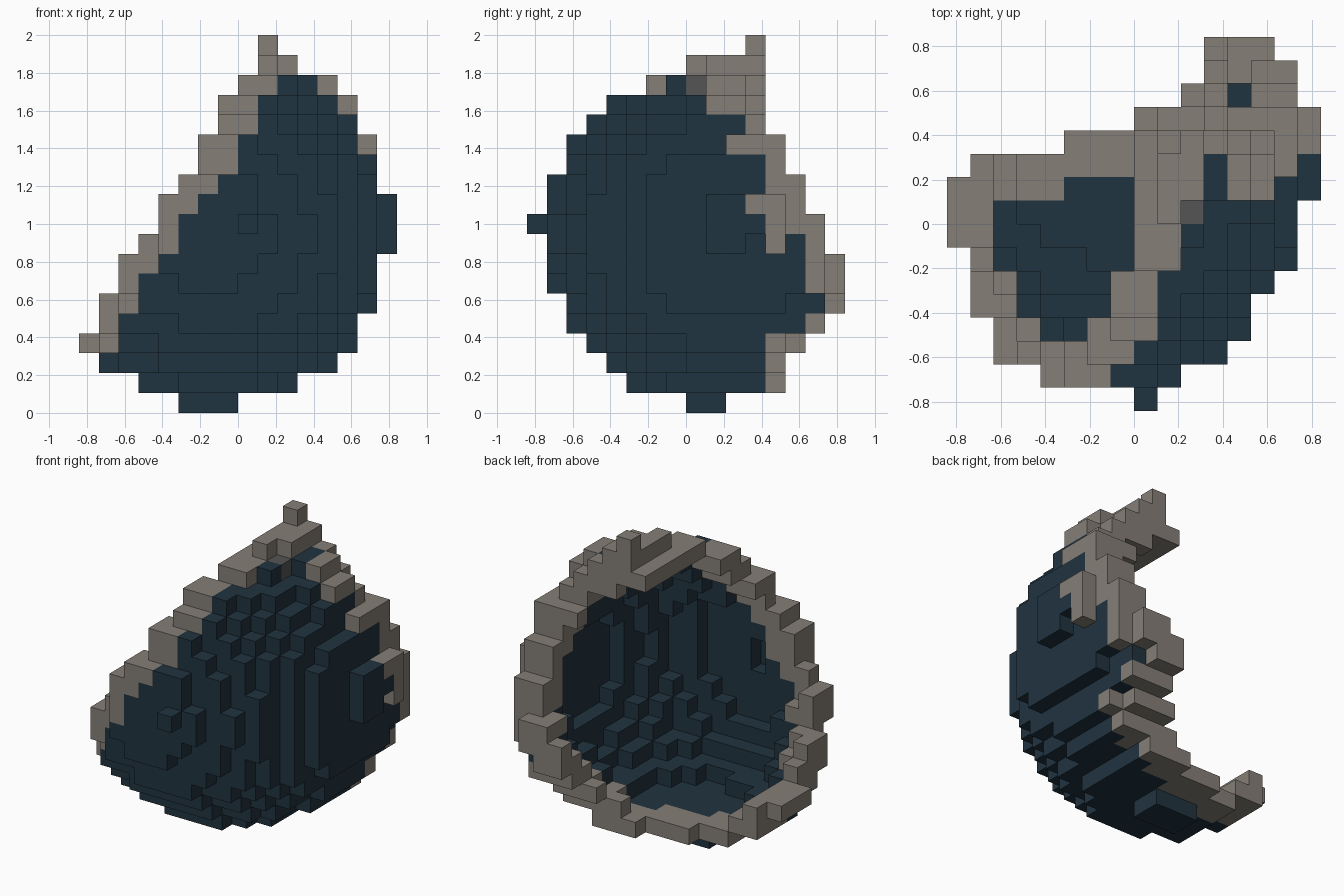
import bpy, bmesh
from itertools import product
from mathutils import Vector

if "Cube" in bpy.data.objects:
    bpy.data.objects.remove(bpy.data.objects["Cube"])

UNIT = 2 / 19                        # edge of one block
CENTRE = Vector((-1.4, 2.0, 9.1))    # ball centre, in blocks
OUTER, INNER = 81.75, 57             # squared shell radii
RIM_OUTER = 90                       # the upper rim bulges outward

# Broken outline of the bowl: first and end block per layer
X_BY_Z = [(-3, 0), (-5, 3), (-7, 5), (-8, 6), (-7, 6), (-7, 7), (-6, 7),
          (-6, 7), (-5, 8), (-4, 8), (-4, 8), (-3, 7), (-2, 7), (-2, 7),
          (-1, 6), (-1, 6), (0, 5), (1, 3), (1, 2)]
Y_BY_Z = [(0, 2), (-3, 5), (-4, 5), (-5, 6), (-6, 7), (-6, 8), (-7, 8),
          (-7, 8), (-7, 7), (-8, 7), (-7, 6), (-7, 6), (-6, 5), (-6, 5),
          (-5, 4), (-4, 4), (-2, 4), (0, 4), (3, 4)]
X_BY_Y = [(0, 1), (-4, 3), (-6, 4), (-6, 5), (-7, 5), (-7, 6), (-7, 7),
          (-8, 7), (-8, 7), (-8, 8), (-7, 8), (-3, 8), (0, 8), (2, 7),
          (3, 7), (3, 6)]

NOSE, PEAK, CHIP = (0, -8, 9), (1, 3, 18), (2, 0, 16)
NOTCHES = {(2, 0, 17), (3, 0, 16)}


def within(value, span):
    return span[0] <= value < span[1]


def inside_outline(x, y, z):
    return (-8 <= y < 8 and within(x, X_BY_Z[z])
            and within(y, Y_BY_Z[z]) and within(x, X_BY_Y[y + 8]))


def in_opening(x, y, z):
    """True past the left, back or corner break of the bowl."""
    return (z >= 2 and x < X_BY_Z[z][0] or z >= 1 and y >= Y_BY_Z[z][1]
            or 2 <= y < 8 and x < X_BY_Y[y + 8][0])


def shifted(block, step):
    return tuple(a + b for a, b in zip(block, step))


# Sort the ball into kept blocks, missing blocks and possible bulges
kept, missing, bulges = {NOSE, PEAK}, set(), set()
for block in product(range(-12, 12), range(-12, 12), range(19)):
    offset = Vector(block) + Vector((0.5, 0.5, 0.5)) - CENTRE
    size = offset.length_squared
    if INNER <= size <= RIM_OUTER:
        if inside_outline(*block):
            if size <= OUTER:
                kept.add(block)
            elif block[0] > 0:
                bulges.add(block)
        elif size <= OUTER and in_opening(*block):
            missing.add(block)

# The rim is every block within two steps of the opening
reach = [s for s in product(range(-2, 3), repeat=3)
         if sum(c * c for c in s) <= 4]
near = {shifted(b, s) for b in missing for s in reach}
crest = {b for b in bulges if b in near or b[2] == 17}
crest |= {b for b in bulges if any(shifted(b, s) in near for s in reach)
          and b[1] >= 1}
kept = (kept | crest) - NOTCHES
rim = ((kept & near) | crest | {PEAK}) - NOTCHES - {CHIP, NOSE}


def make_material(name, colour):
    mat = bpy.data.materials.new(name)
    mat.use_nodes = True
    mat.diffuse_color = (*colour, 1)
    mat.node_tree.nodes["Principled BSDF"].inputs["Base Color"].default_value = (*colour, 1)
    return mat


def build_blocks(name, blocks, mat):
    """Mesh of the block faces that touch open space."""
    bm = bmesh.new()
    corners = {}

    def corner(point):
        if point not in corners:
            corners[point] = bm.verts.new(Vector(point) * UNIT)
        return corners[point]

    for block in sorted(blocks):
        for axis, side in product(range(3), (0, 1)):
            step = [0, 0, 0]
            step[axis] = 2 * side - 1
            if shifted(block, step) in kept:
                continue
            ring = []
            for u, v in ((0, 0), (1, 0), (1, 1), (0, 1)):
                p = [0, 0, 0]
                p[axis] = side
                p[(axis + 1) % 3], p[(axis + 2) % 3] = u, v
                ring.append(corner(shifted(block, p)))
            bm.faces.new(ring if side else ring[::-1])
    mesh = bpy.data.meshes.new(name)
    bm.to_mesh(mesh)
    bm.free()
    mesh.materials.append(mat)
    bpy.context.collection.objects.link(bpy.data.objects.new(name, mesh))


# Bowl, broken rim and the single odd block
build_blocks("bowl_shell", kept - rim - {CHIP},
             make_material("dark slate blue", (0.0145, 0.033, 0.05)))
build_blocks("broken_rim", rim, make_material("warm grey", (0.235, 0.212, 0.184)))
build_blocks("chip", {CHIP}, make_material("dark grey", (0.09, 0.09, 0.09)))
